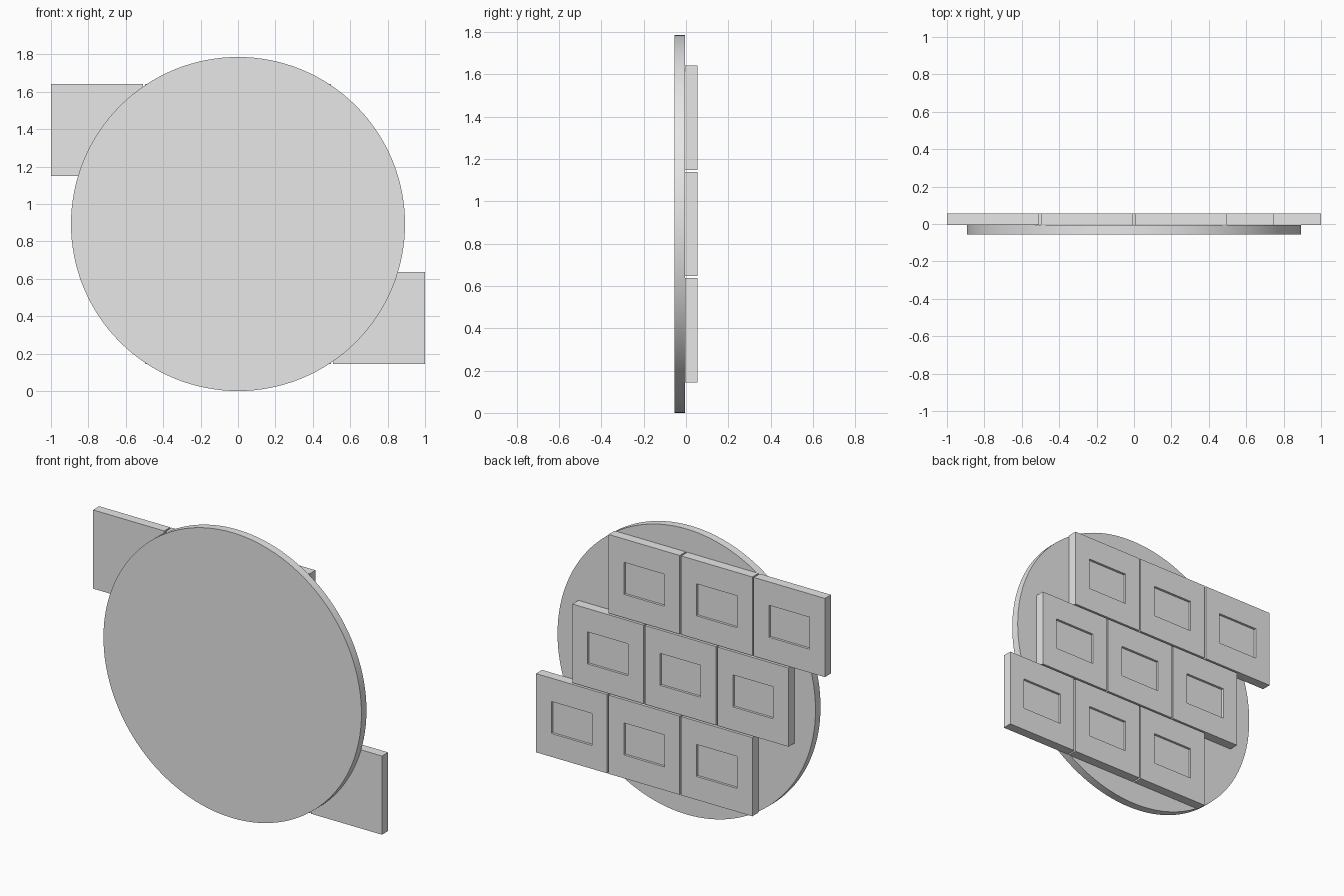
import bpy, bmesh
from mathutils import Vector

cube = bpy.data.objects.get("Cube")
if cube:
    bpy.data.objects.remove(cube, do_unlink=True)

RADIUS = 0.893       # disc radius, also the height of the centre
SEAM_Y = -0.005      # plane where tiles meet the disc
DISC_DEPTH = 0.05
TILE, PITCH, TILE_DEPTH = 0.4925, 0.5025, 0.06
PANEL_W, PANEL_H, PANEL_DEPTH = 0.28, 0.2, 0.015

grey = bpy.data.materials.new("plain_grey")
grey.use_nodes = True
grey.diffuse_color = (0.8, 0.8, 0.8, 1)
grey.node_tree.nodes["Principled BSDF"].inputs["Base Color"].default_value = (0.8, 0.8, 0.8, 1)


def make_tile(name, x, z):
    """Square tile with a rectangular recess in its back face."""
    bm = bmesh.new()
    bmesh.ops.create_cube(bm, size=1)
    bmesh.ops.scale(bm, vec=(TILE, TILE_DEPTH, TILE), verts=bm.verts)
    back = max(bm.faces, key=lambda f: f.calc_center_median().y)
    # The inset keeps this face as the recess floor
    bmesh.ops.inset_individual(bm, faces=[back], thickness=0.1)
    for v in back.verts:
        v.co.x = PANEL_W / 2 * (1 if v.co.x > 0 else -1)
        v.co.z = PANEL_H / 2 * (1 if v.co.z > 0 else -1)
    floor = bmesh.ops.extrude_discrete_faces(bm, faces=[back])["faces"][0]
    bmesh.ops.translate(bm, vec=Vector((0, -PANEL_DEPTH, 0)), verts=floor.verts)
    bmesh.ops.recalc_face_normals(bm, faces=bm.faces)
    mesh = bpy.data.meshes.new(name)
    bm.to_mesh(mesh)
    bm.free()
    mesh.materials.append(grey)
    tile = bpy.data.objects.new(name, mesh)
    tile.location = (x, SEAM_Y + TILE_DEPTH / 2, z)
    bpy.context.collection.objects.link(tile)


# Round backing disc
bpy.ops.mesh.primitive_cylinder_add(
    vertices=128, radius=RADIUS, depth=DISC_DEPTH,
    location=(0, SEAM_Y - DISC_DEPTH / 2, RADIUS), rotation=(1.570796, 0, 0))
disc = bpy.context.object
disc.name = "backing_disc"
disc.data.materials.append(grey)
bpy.ops.object.shade_smooth_by_angle()

# Three rows of tiles, each stepped sideways by half a tile
for row, level in enumerate(("top", "middle", "bottom")):
    for col, side in enumerate(("right", "centre", "left")):
        x = (col - 1 + (row - 1) / 2) * PITCH
        make_tile(f"{level}_{side}_tile", x, RADIUS + (1 - row) * PITCH)
